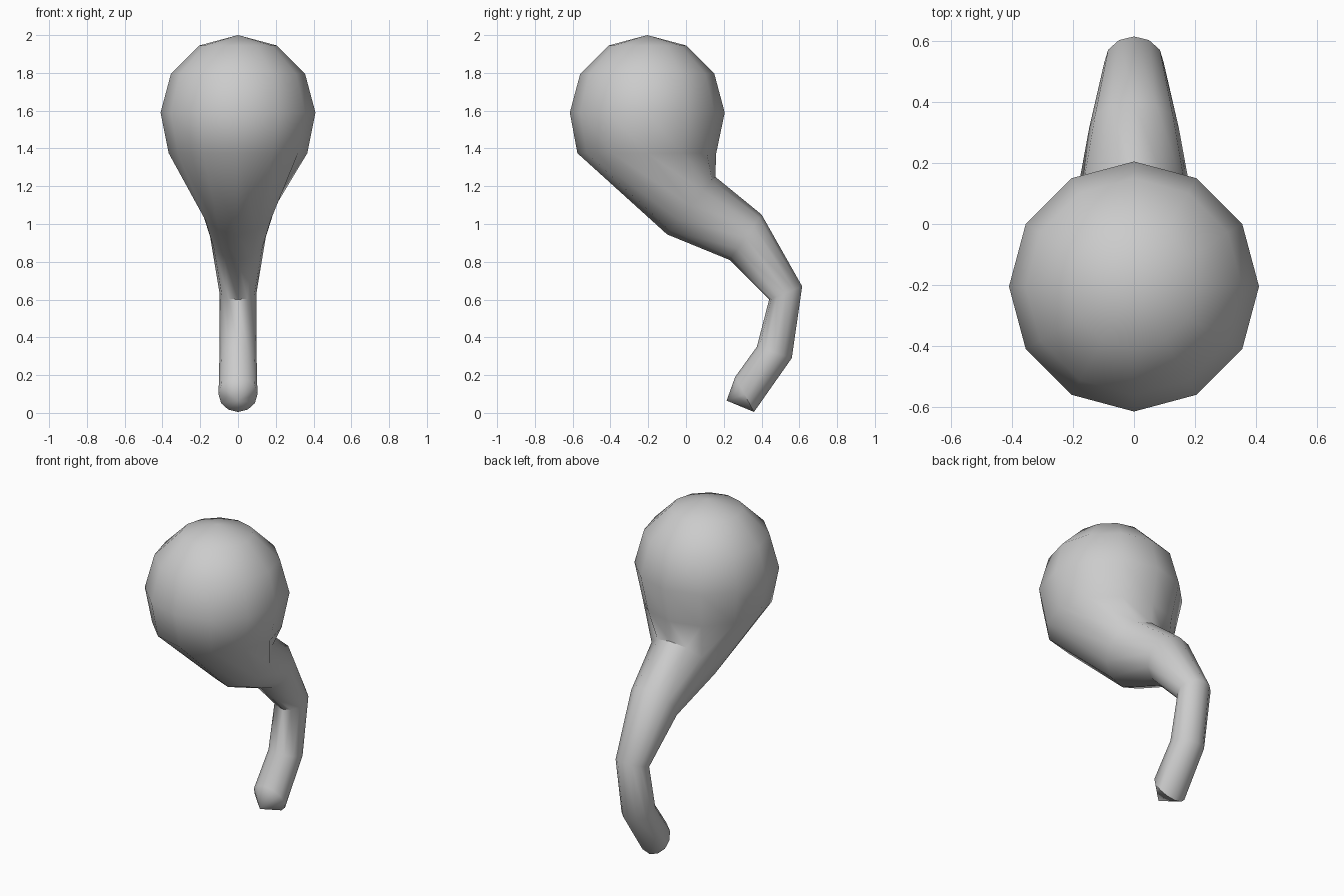
import bpy, bmesh
from math import sin, cos, pi, radians
from mathutils import Vector

cube = bpy.data.objects.get("Cube")
if cube:
    bpy.data.objects.remove(cube, do_unlink=True)

SIDES = 12
RADIUS, HEAD_Y, HEAD_Z = 0.41, -0.205, 1.59

grey = bpy.data.materials.new("plain grey")
grey.use_nodes = True
colour = (0.6, 0.6, 0.6, 1)
grey.diffuse_color = colour
grey.node_tree.nodes["Principled BSDF"].inputs["Base Color"].default_value = colour


def add_ring(bm, front, back, half_width):
    """Elliptical ring through a front and a back point, each given as (y, z)."""
    f, b = Vector((0, *front)), Vector((0, *back))
    mid, arm = (f + b) / 2, (f - b) / 2
    side = Vector((half_width, 0, 0))
    return [bm.verts.new(mid + arm * cos(a) + side * sin(a))
            for a in (2 * pi * i / SIDES for i in range(SIDES))]


# Round head: latitude rings from near the pole down to where the neck starts
sections = []
for step in (1, 2, 3):
    r = RADIUS * sin(step * pi / 6)
    z = HEAD_Z + RADIUS * cos(step * pi / 6)
    sections.append(((HEAD_Y - r, z), (HEAD_Y + r, z), r))

# Neck and curved tail: front point, back point, half width
sections += [
    ((-0.575, 1.375), (0.16, 1.375), 0.367),
    ((-0.10, 0.945), (0.155, 1.25), 0.20),
    ((0.23, 0.81), (0.40, 1.05), 0.147),
    ((0.44, 0.60), (0.615, 0.67), 0.098),
    ((0.375, 0.35), (0.56, 0.29), 0.098),
    ((0.26, 0.19), (0.36, 0.005), 0.103),
]

bm = bmesh.new()
rings = [add_ring(bm, *s) for s in sections]
for upper, lower in zip(rings, rings[1:]):
    for i in range(SIDES):
        j = (i + 1) % SIDES
        bm.faces.new((upper[i], lower[i], lower[j], upper[j]))

# Close the crown and the pointed tail tip with fans
crown = bm.verts.new((0, HEAD_Y, HEAD_Z + RADIUS))
tip = bm.verts.new((0, 0.215, 0.065))
for i in range(SIDES):
    j = (i + 1) % SIDES
    bm.faces.new((crown, rings[0][i], rings[0][j]))
    bm.faces.new((tip, rings[-1][j], rings[-1][i]))
bmesh.ops.recalc_face_normals(bm, faces=bm.faces)

mesh = bpy.data.meshes.new("head_and_tail")
bm.to_mesh(mesh)
bm.free()
mesh.materials.append(grey)
body = bpy.data.objects.new("head_and_tail", mesh)
bpy.context.collection.objects.link(body)

bpy.ops.object.select_all(action='DESELECT')
body.select_set(True)
bpy.context.view_layer.objects.active = body
bpy.ops.object.shade_smooth_by_angle(angle=radians(45))
